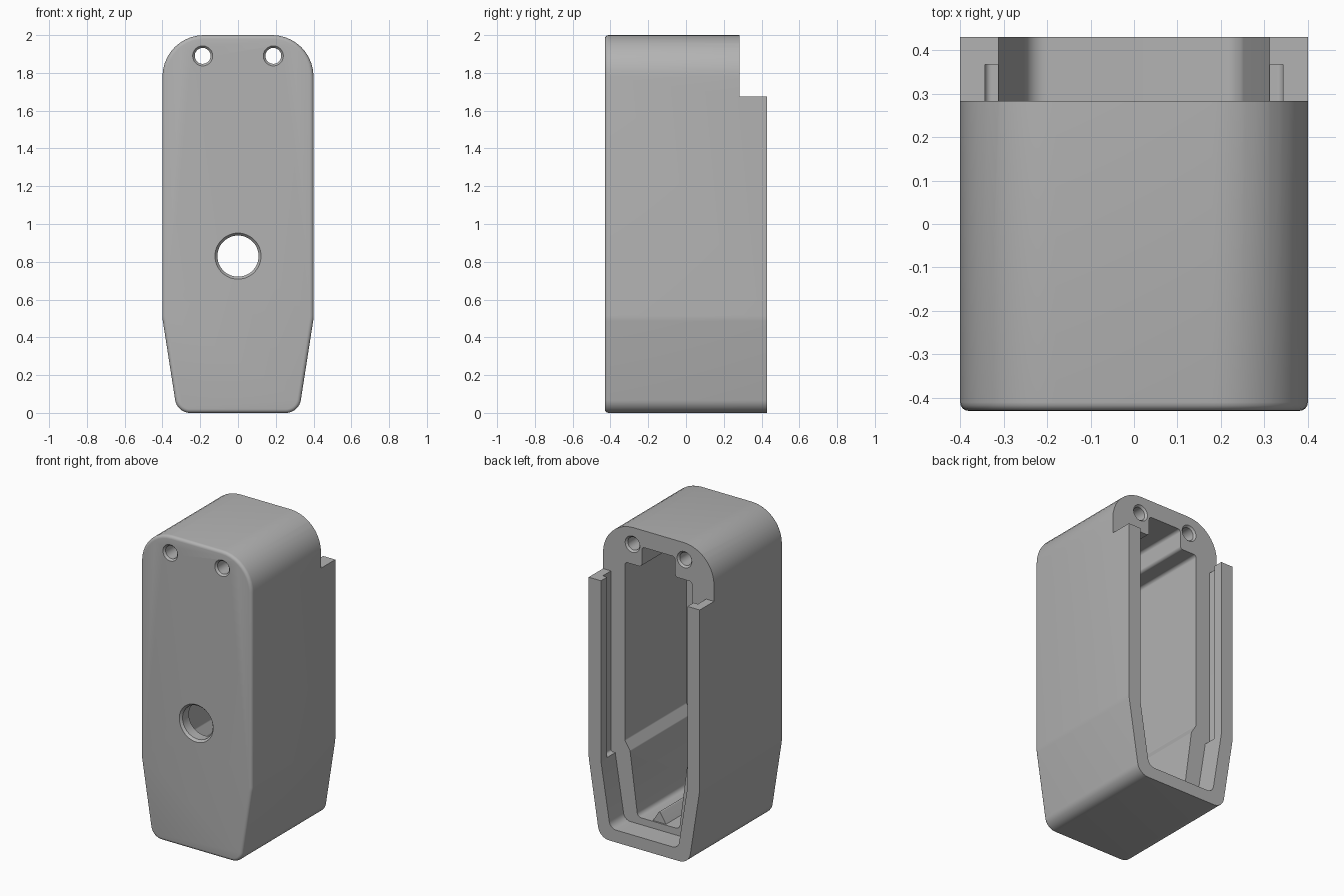
import bpy, bmesh, math
from mathutils import Vector

cube = bpy.data.objects.get("Cube")
if cube:
    bpy.data.objects.remove(cube, do_unlink=True)

grey = bpy.data.materials.new("matte_grey")
grey.use_nodes = True
tone = (0.45, 0.45, 0.45, 1)
grey.diffuse_color = tone
grey.node_tree.nodes["Principled BSDF"].inputs["Base Color"].default_value = tone


def rounded(corners, steps=10):
    """Round each (x, z, radius) corner of a closed profile."""
    out = []
    for i, (x, z, r) in enumerate(corners):
        p = Vector((x, z))
        a = (Vector(corners[i - 1][:2]) - p).normalized()
        b = (Vector(corners[(i + 1) % len(corners)][:2]) - p).normalized()
        if r == 0:
            out.append(p)
            continue
        half = a.angle(b) / 2
        mid = p + (a + b).normalized() * (r / math.sin(half))
        start = p + a * (r / math.tan(half)) - mid
        end = p + b * (r / math.tan(half)) - mid
        for k in range(steps + 1):
            t = k / steps
            sweep = math.pi - 2 * half
            w = (start * math.sin((1 - t) * sweep) + end * math.sin(t * sweep)) / math.sin(sweep)
            out.append(mid + w)
    return out


def mirrored(half):
    """Close a right-hand half profile with its mirror image."""
    return half + [(-x, z, r) for x, z, r in reversed(half)]


def finish(name, bm):
    bmesh.ops.recalc_face_normals(bm, faces=bm.faces)
    mesh = bpy.data.meshes.new(name)
    bm.to_mesh(mesh)
    bm.free()
    mesh.materials.append(grey)
    obj = bpy.data.objects.new(name, mesh)
    bpy.context.collection.objects.link(obj)
    return obj


def prism(name, corners, y0, y1, front_bevel=0):
    """Extrude a profile along y, optionally easing its front edge."""
    bm = bmesh.new()
    front = bm.faces.new([bm.verts.new((p.x, y0, p.y)) for p in rounded(corners)])
    rim = list(front.edges)
    res = bmesh.ops.extrude_face_region(bm, geom=[front], use_keep_orig=True)
    verts = [g for g in res["geom"] if isinstance(g, bmesh.types.BMVert)]
    bmesh.ops.translate(bm, verts=verts, vec=(0, y1 - y0, 0))
    bmesh.ops.recalc_face_normals(bm, faces=bm.faces)
    if front_bevel:
        bmesh.ops.bevel(bm, geom=rim, offset=front_bevel, segments=4,
                        profile=0.5, affect='EDGES')
    return finish(name, bm)


def bore(name, x, z, rings, sides=48):
    """Turn a cutter along y from (y, radius) rings."""
    bm = bmesh.new()
    loops = []
    for y, r in rings:
        loops.append([bm.verts.new((x + r * math.cos(2 * math.pi * k / sides), y,
                                    z + r * math.sin(2 * math.pi * k / sides)))
                      for k in range(sides)])
    for a, b in zip(loops, loops[1:]):
        for k in range(sides):
            n = (k + 1) % sides
            bm.faces.new((a[k], a[n], b[n], b[k]))
    bm.faces.new(loops[0])
    bm.faces.new(loops[-1])
    return finish(name, bm)


def cut(target, cutter):
    cutter.hide_render = True
    mod = target.modifiers.new("cut", 'BOOLEAN')
    mod.operation = 'DIFFERENCE'
    mod.solver = 'EXACT'
    mod.object = cutter
    bpy.context.view_layer.objects.active = target
    bpy.ops.object.modifier_apply(modifier=mod.name)
    bpy.data.objects.remove(cutter, do_unlink=True)


FRONT, LEDGE, BACK = -0.43, 0.283, 0.43
SHOULDER = 1.675

# Outer shell
shell = prism("housing_shell", mirrored([
    (0.322, 0, 0.08), (0.4, 0.5, 0.2), (0.4, 2, 0.22)]), FRONT, BACK, 0.02)

# Step at the top of the back
cut(shell, prism("shoulder_cutter", mirrored([
    (0.6, SHOULDER, 0), (0.6, 2.2, 0)]), LEDGE, 0.6))

# Opening framed by the rear rim
cut(shell, prism("rim_cutter", mirrored([
    (0.245, 0.08, 0.05), (0.312, 0.5, 0.1), (0.312, 2.2, 0)]), LEDGE, 0.6))

# Sliding lid groove inside the rim
cut(shell, prism("groove_cutter", mirrored([
    (0.343, 0.5, 0.015), (0.343, 2.2, 0)]), LEDGE, 0.367))

# Main cavity, leaving screw bosses in the upper corners
cut(shell, prism("cavity_cutter", mirrored([
    (0.15, 0.125, 0.03), (0.205, 0.54, 0.02), (0.242, 0.6, 0.02),
    (0.242, 1.76, 0.02), (0.12, 1.76, 0.02), (0.12, 1.89, 0.02)]),
    FRONT + 0.08, 0.35))

# Round front port with a chamfer
cut(shell, bore("port_cutter", 0, 0.83, [
    (-0.5, 0.122), (FRONT, 0.122), (FRONT + 0.015, 0.109), (-0.2, 0.109)]))

# Screw holes, chamfered at both ends
for x in (-0.187, 0.187):
    cut(shell, bore("screw_hole_cutter", x, 1.89, [
        (-0.5, 0.053), (FRONT, 0.053), (FRONT + 0.012, 0.042),
        (LEDGE - 0.012, 0.042), (LEDGE, 0.053), (0.4, 0.053)]))

# Ridge along the cavity floor
ridge = prism("floor_ridge", [
    (-0.05, 0.12, 0), (0.05, 0.12, 0), (0, 0.2, 0.008)], FRONT + 0.06, LEDGE - 0.01)

for obj in (shell, ridge):
    bpy.ops.object.select_all(action='DESELECT')
    obj.select_set(True)
    bpy.context.view_layer.objects.active = obj
    bpy.ops.object.shade_smooth_by_angle(angle=math.radians(30))
